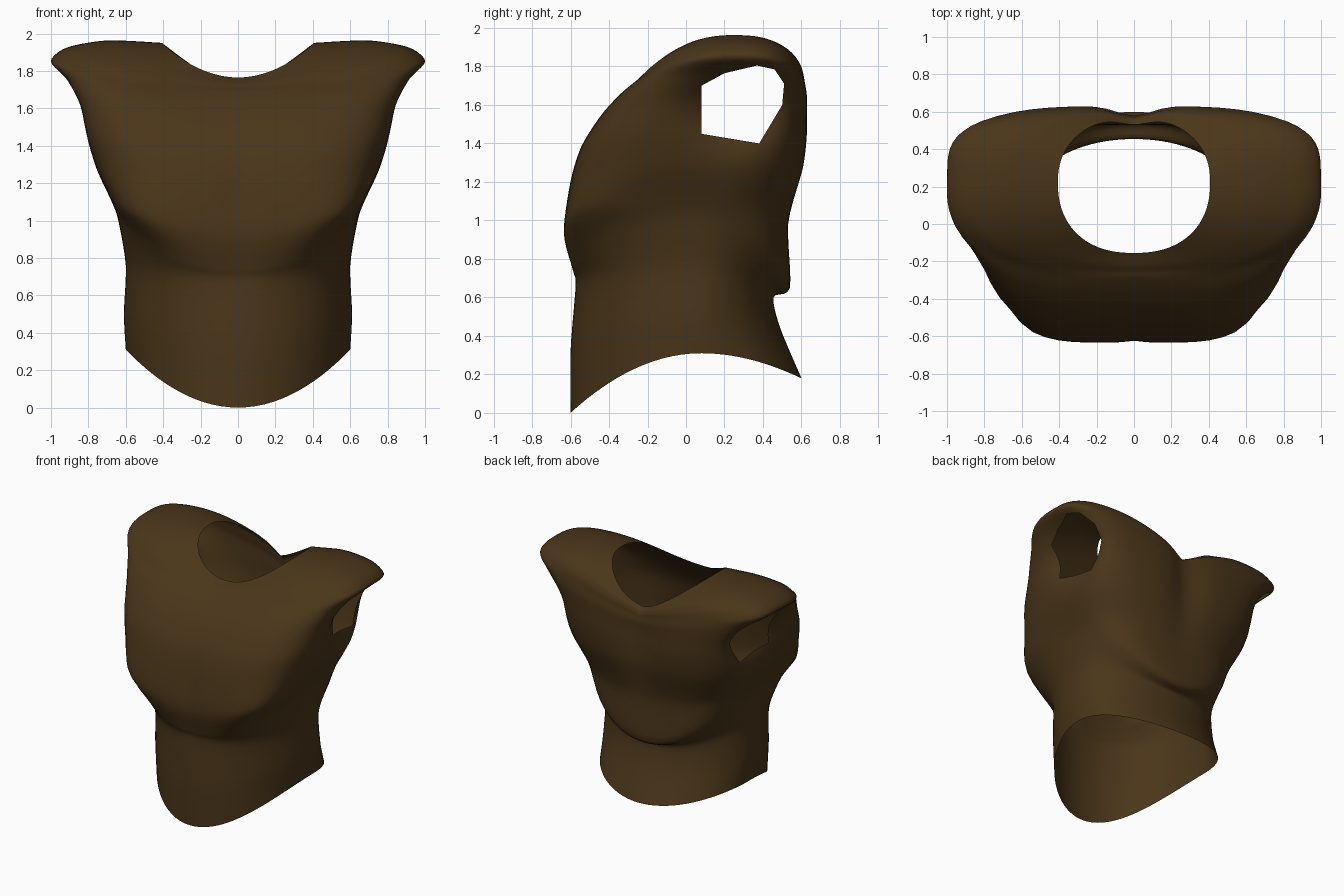
import bpy, bmesh
from math import sin, cos, pi, exp
from mathutils import Vector

if "Cube" in bpy.data.objects:
    bpy.data.objects.remove(bpy.data.objects["Cube"])

SEG, STEPS = 80, 5
RIM = 9  # ring index of the shoulder rim

# Rings from hem to neck:
# half width, centre y, front y, back y, front z, side z, back z, front squareness, back squareness, back rise power
RINGS = [
    (.60, .08, -.60, .60, 0.00, .31, .18, 2.0, 1.95, 2.0),   # hem
    (.61, .06, -.60, .49, .32, .50, .44, 2.0, 1.95, 2.0),    # belly
    (.60, .05, -.575, .455, .66, .76, .60, 2.2, 2.1, 2.0),   # under the chest plate
    (.64, .06, -.59, .54, .74, 1.00, .65, 3.0, 2.4, 2.0),    # chest plate lip
    (.675, .08, -.635, .535, .93, 1.10, .98, 4.8, 2.9, 2.0),
    (.755, .10, -.60, .61, 1.20, 1.27, 1.26, 4.0, 3.2, 2.0),
    (.815, .14, -.545, .63, 1.38, 1.44, 1.42, 3.8, 3.5, 1.6),
    (.87, .18, -.45, .63, 1.53, 1.62, 1.53, 3.5, 3.8, 1.2),
    (.95, .22, -.36, .63, 1.63, 1.76, 1.59, 3.0, 3.6, .9),
    (1.02, .25, -.29, .62, 1.69, 1.85, 1.63, 2.6, 3.2, .8),   # shoulder rim
    (.92, .25, -.255, .615, 1.71, 1.925, 1.65, 2.5, 2.9, .85),
    (.70, .25, -.22, .60, 1.735, 1.963, 1.675, 2.3, 2.5, .95),
    (.41, .23, -.155, .57, 1.765, 1.95, 1.70, 2.3, 2.2, 1.3),  # neckline
]
# Armhole outline seen from the side (y, z), counter-clockwise
ARMHOLE = [(.08, 1.45), (.38, 1.40), (.50, 1.60), (.51, 1.71),
           (.46, 1.785), (.37, 1.805), (.20, 1.765), (.08, 1.70)]


def spline(a, b, c, d, t):
    m0, m1 = (c - a) * .4, (d - b) * .4
    return ((2*t**3 - 3*t*t + 1) * b + (t**3 - 2*t*t + t) * m0
            + (3*t*t - 2*t**3) * c + (t**3 - t*t) * m1)


def ring_rows():
    last = len(RINGS) - 1
    for i in range(last):
        keys = [RINGS[max(0, min(last, i + k))] for k in (-1, 0, 1, 2)]
        for s in range(STEPS):
            yield [spline(*q, s / STEPS) for q in zip(*keys)]
    yield RINGS[-1]


def ring_point(row, ang):
    a, yc, yf, yb, zf, zs, zb, nf, nb, kb = row
    s, c = sin(ang), cos(ang)
    front = c > 0
    n = nf if front else nb
    r = (abs(s)**n + abs(c)**n) ** (-1 / n)
    u, v = s * r, abs(c) * r
    x = a * u
    y = yc + ((yf if front else yb) - yc) * v
    z0, k = (zf, 2.0) if front else (zb, kb)
    z = z0 + (zs - z0) * min(1, abs(u)) ** k
    # sunken armpits, spine groove and breastbone groove
    x -= (1 if x > 0 else -1) * abs(u)**3 * .17 * exp(-((y - .29) / .24)**2 - ((z - 1.59) / .18)**2)
    if front:
        y += .015 * exp(-(x / .06)**2) * exp(-((z - 1.1) / .3)**2)
    else:
        y -= .055 * exp(-(x / .13)**2) * exp(-((z - 1.5) / .35)**2)
    return (x, y, z)


# Torso shell; faces below the shoulder rim are tagged with material index 1
bm = bmesh.new()
grid = [[bm.verts.new(ring_point(row, 2 * pi * j / SEG)) for j in range(SEG)]
        for row in ring_rows()]
for i, (lo, hi) in enumerate(zip(grid, grid[1:])):
    for j in range(SEG):
        k = (j + 1) % SEG
        f = bm.faces.new((lo[j], lo[k], hi[k], hi[j]))
        f.material_index = int(i < RIM * STEPS)

# Armholes cut cleanly along the outline
edges = list(zip(ARMHOLE, ARMHOLE[1:] + ARMHOLE[:1]))


def near_arm(f):
    p = f.calc_center_median()
    return f.material_index and abs(p.x) > .58 and -.02 < p.y < .6 and 1.32 < p.z < 1.86


def in_hole(f):
    p = f.calc_center_median()
    return near_arm(f) and all(
        (b[0]-a[0]) * (p.z-a[1]) - (b[1]-a[1]) * (p.y-a[0]) > 0 for a, b in edges)


for a, b in edges:
    faces = [f for f in bm.faces if near_arm(f)]
    geom = list({g for f in faces for g in (*f.verts, *f.edges)}) + faces
    bmesh.ops.bisect_plane(bm, geom=geom, dist=1e-5, plane_co=Vector((0, *a)),
                           plane_no=Vector((0, b[1]-a[1], a[0]-b[0])))
bmesh.ops.delete(bm, geom=[f for f in bm.faces if in_hole(f)], context='FACES')
for f in bm.faces:
    f.material_index = 0
bmesh.ops.recalc_face_normals(bm, faces=bm.faces)

mesh = bpy.data.meshes.new("torso_armour")
bm.to_mesh(mesh)
bm.free()
torso = bpy.data.objects.new("torso_armour", mesh)
bpy.context.collection.objects.link(torso)

# Dark brown leather
leather = bpy.data.materials.new("brown_leather")
leather.diffuse_color = (.068, .036, .010, 1)
leather.use_nodes = True
leather.node_tree.nodes["Principled BSDF"].inputs["Base Color"].default_value = leather.diffuse_color
mesh.materials.append(leather)
bpy.context.view_layer.objects.active = torso
torso.select_set(True)
bpy.ops.object.shade_smooth_by_angle(angle=.9)
